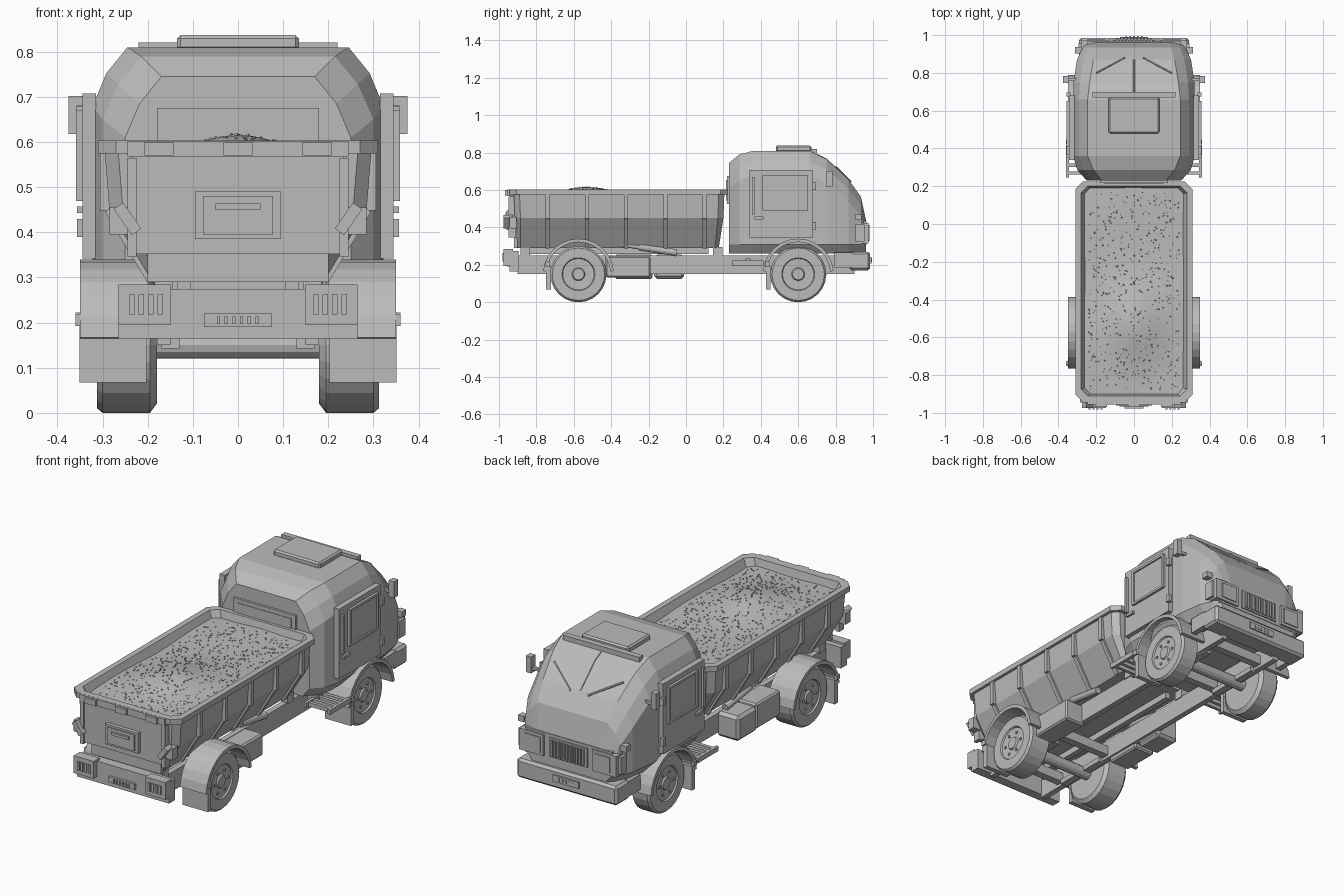
import bpy, bmesh, math, random
from mathutils import Matrix, Vector

cube = bpy.data.objects.get("Cube")
if cube:
    bpy.data.objects.remove(cube, do_unlink=True)

random.seed(4)
paint = bpy.data.materials.new("plain_grey")
paint.use_nodes = True
grey = (0.5, 0.5, 0.5, 1)
paint.diffuse_color = grey
paint.node_tree.nodes["Principled BSDF"].inputs["Base Color"].default_value = grey


def finish(name, bm):
    """Turn a bmesh into a named object."""
    bmesh.ops.recalc_face_normals(bm, faces=bm.faces)
    mesh = bpy.data.meshes.new(name)
    bm.to_mesh(mesh)
    bm.free()
    mesh.materials.append(paint)
    obj = bpy.data.objects.new(name, mesh)
    bpy.context.collection.objects.link(obj)
    return obj


def box(name, center, size, tilt=0, axis='X', bevel=0):
    bm = bmesh.new()
    matrix = Matrix.Translation(center) @ Matrix.Rotation(math.radians(tilt), 4, axis)
    bmesh.ops.create_cube(bm, size=1, matrix=matrix @ Matrix.Diagonal((*size, 1)))
    obj = finish(name, bm)
    if bevel:
        mod = obj.modifiers.new("cut_edge", 'BEVEL')
        mod.width, mod.segments = bevel, 1


def pair(name, center, size, tilt=0, axis='X'):
    """The same box on both sides."""
    x, y, z = center
    for side, label in ((1, "left_"), (-1, "right_")):
        turn = tilt if axis == 'X' else tilt * side
        box(label + name, (x * side, y, z), size, turn, axis)


def loft(name, rings):
    """Skin closed rings of equal length and cap both ends."""
    bm = bmesh.new()
    rows = [[bm.verts.new(p) for p in ring] for ring in rings]
    n = len(rows[0])
    for a, b in zip(rows, rows[1:]):
        for i in range(n):
            j = (i + 1) % n
            bm.faces.new((a[i], a[j], b[j], b[i]))
    bm.faces.new(rows[0])
    bm.faces.new(rows[-1])
    return finish(name, bm)


def rod(name, start, end, radius, sides=12):
    a, b = Vector(start), Vector(end)
    turn = (b - a).to_track_quat('Z', 'Y')
    circle = [turn @ Vector((math.cos(t), math.sin(t), 0)) * radius
              for t in (math.tau * i / sides for i in range(sides))]
    loft(name, [[a + c for c in circle], [b + c for c in circle]])


# Cab shell, lofted from back to nose with a bulged shoulder
def cab_ring(y, wide, shoulder, roof_wide, roof):
    middle = ((wide + roof_wide) / 2 + .008, (shoulder + roof) / 2 + .008)
    half = [(wide - .04, .26), (wide, .31), (wide, shoulder), middle, (roof_wide, roof)]
    return [(x, y, z) for x, z in half] + [(-x, y, z) for x, z in reversed(half)]


loft("cab_shell", [cab_ring(*row) for row in (
    (.23, .25, .61, .17, .745), (.285, .3, .65, .215, .79),
    (.36, .322, .68, .245, .81), (.66, .322, .68, .245, .81),
    (.75, .32, .64, .235, .766), (.87, .302, .54, .215, .655),
    (.935, .272, .46, .2, .565), (.962, .245, .37, .18, .44))])

# Cab roof, glass trim and back window
box("roof_hatch", (0, .575, .82), (.27, .19, .034), bevel=.008)
box("windscreen_visor", (0, .685, .808), (.44, .03, .025))
rod("windscreen_upper_seam", (0, .7, .791), (0, .75, .766), .004, 6)
rod("windscreen_seam", (0, .75, .766), (0, .87, .655), .004, 6)
for side in (1, -1):
    rod("wiper", (side * .05, .88, .645), (side * .2, .8, .724), .005, 6)
box("back_window_panel", (0, .228, .6), (.36, .02, .15))
box("back_window_glass", (0, .22, .6), (.31, .01, .11))

# Doors with raised window frame, handle, grab bar and hinges
pair("door", (.33, .51, .525), (.03, .34, .365))
pair("door_window", (.346, .53, .585), (.008, .22, .17))
for y in (.415, .645):
    pair("window_post", (.35, y, .585), (.016, .012, .19))
for z in (.495, .675):
    pair("window_rail", (.35, .53, z), (.016, .23, .012))
pair("grab_bar", (.352, .36, .57), (.014, .014, .2))
pair("door_handle", (.349, .39, .45), (.016, .05, .015))
for z in (.41, .62):
    pair("door_hinge", (.347, .685, z), (.02, .02, .04))
pair("mirror", (.36, .765, .66), (.03, .035, .085))
pair("mirror_arm", (.33, .765, .64), (.06, .015, .015))
pair("side_marker", (.295, .92, .455), (.035, .035, .03))

# Nose with grille, headlights and bumper
box("nose_panel", (0, .93, .37), (.5, .07, .13))
box("grille_plate", (0, .965, .37), (.22, .012, .1))
for i in range(11):
    box("grille_bar", (-.09 + .018 * i, .973, .37), (.008, .016, .085))
pair("headlight", (.21, .945, .37), (.14, .06, .11))
pair("headlight_lens", (.2, .976, .37), (.09, .008, .08))
pair("corner_light", (.28, .93, .37), (.03, .05, .09))
box("front_bumper", (0, .93, .22), (.58, .11, .1), bevel=.012)
pair("bumper_end", (.275, .84, .225), (.03, .1, .08))
box("front_plate", (0, .987, .225), (.15, .008, .035))
for i in range(5):
    box("plate_mark", (-.04 + .02 * i, .992, .225), (.008, .005, .018))


# Dump bed: tapered outside, rim, inner walls
def bed_ring(z, wide, back, front, cut):
    half = [(wide - cut, back), (wide, back + cut), (wide, front - cut), (wide - cut, front)]
    return [(x, y, z) for x, y in half] + [(-x, y, z) for x, y in reversed(half)]


loft("dump_bed", [bed_ring(*row) for row in (
    (.29, .19, -.905, .175, .02), (.45, .285, -.915, .2, .03),
    (.575, .295, -.92, .205, .03), (.575, .31, -.945, .225, .04),
    (.603, .31, -.945, .225, .04), (.603, .28, -.91, .2, .035),
    (.54, .25, -.895, .185, .03))])
for i in range(5):
    y = -.74 + .21 * i
    pair("bed_rib", (.296, y, .513), (.02, .022, .13))
    pair("bed_lower_rib", (.24, y, .37), (.016, .022, .185), 31, 'Y')

# Gravel load: soft uneven mound with loose stones
def gravel_height(x, y):
    mound = .046 * math.exp(-(x / .15) ** 2 - ((y + .53) / .2) ** 2)
    return .565 + mound + .005 * math.sin(9 * y + 8 * x) * math.cos(12 * x)


bm = bmesh.new()
bmesh.ops.create_grid(bm, x_segments=16, y_segments=32, size=.5,
                      matrix=Matrix.Translation((0, -.355, 0)) @ Matrix.Diagonal((.525, 1.1, 1, 1)))
for v in bm.verts:
    v.co.z = gravel_height(v.co.x, v.co.y)
load = finish("gravel_load", bm)
for p in load.data.polygons:
    p.use_smooth = True
bm = bmesh.new()
for i in range(650):
    x, y = random.uniform(-.24, .24), random.uniform(-.88, .17)
    spot = Matrix.Translation((x, y, gravel_height(x, y)))
    bmesh.ops.create_cube(bm, size=random.uniform(.004, .006),
                          matrix=spot @ Matrix.Rotation(random.random() * 3, 4, (1, 1, 1)))
finish("loose_stones", bm)

# Tailgate with hinges, centre panel and latches
box("tailgate", (0, -.925, .46), (.47, .03, .215))
box("tailgate_top", (0, -.935, .585), (.49, .04, .035))
box("tailgate_lower", (0, -.91, .325), (.4, .02, .07))
pair("tailgate_edge", (.235, -.93, .455), (.02, .04, .22))
for x in (-.175, 0, .175):
    box("tailgate_hinge", (x, -.95, .585), (.065, .035, .03))
box("tailgate_panel", (0, -.945, .438), (.19, .03, .105))
box("panel_inset", (0, -.962, .438), (.155, .008, .085))
box("panel_handle", (0, -.968, .457), (.1, .015, .014))
pair("tailgate_latch", (.245, -.95, .43), (.025, .05, .07), 35, 'Y')
pair("latch_mount", (.26, -.925, .425), (.05, .04, .06))

# Rear bumper, lamps and plate
box("rear_bumper", (0, -.92, .22), (.53, .05, .11))
pair("rear_lamp", (.207, -.95, .24), (.115, .05, .09))
for i in range(4):
    pair("lamp_bar", (.172 + .021 * i, -.977, .24), (.012, .008, .045))
box("rear_plate", (0, -.95, .205), (.15, .015, .03))
for i in range(6):
    box("plate_mark", (-.043 + .017 * i, -.96, .205), (.007, .006, .017))

# Chassis rails, cross members and bed supports
pair("chassis_rail", (.165, 0, .2), (.03, 1.8, .1))
for y in (-.75, -.4, .45, .78):
    box("cross_member", (0, y, .19), (.31, .04, .05))
pair("bed_subframe", (.12, -.38, .275), (.03, 1, .035))
for y in (-.86, .17):
    pair("bed_foot", (.165, y, .27), (.04, .05, .05))
for side in (1, -1):
    rod("lift_ram", (side * .19, -.42, .32), (side * .19, -.05, .265), .012)
    rod("lift_ram_sleeve", (side * .19, -.25, .295), (side * .19, -.05, .265), .018)

# Side boxes hung from the chassis
box("left_toolbox", (.22, -.31, .19), (.12, .24, .115), bevel=.008)
box("right_fuel_tank", (-.23, -.09, .19), (.13, .16, .13), bevel=.015)
box("right_toolbox", (-.22, -.28, .19), (.12, .2, .13), bevel=.008)

# Cab steps with open treads
for i in range(4):
    pair("step_tread", (.28, .27 + .04 * i, .21), (.14, .018, .02))
for x in (.215, .352):
    pair("step_side", (x, .33, .21), (.015, .17, .025))
pair("step_bracket", (.2, .33, .22), (.06, .03, .03))


# Wheels, fenders and mudflaps
def wheel(name, side, y, inner):
    profile = ((inner, .1), (inner, .13), (inner + .015, .15), (.3, .15), (.312, .14),
               (.312, .088), (.304, .084), (.302, .035), (.31, .03))
    turns = [math.tau * i / 24 for i in range(24)]
    loft(name, [[(side * x, y + r * math.cos(t), .15 + r * math.sin(t)) for t in turns]
                for x, r in profile])
    for i in range(6):
        t = math.tau * i / 6
        at = (y + .058 * math.cos(t), .15 + .058 * math.sin(t))
        rod("wheel_bolt", (side * .3, *at), (side * .309, *at), .007, 6)


def fender(name, side, y):
    rings = []
    for i in range(13):
        t = math.radians(5 + 170 * i / 12)
        c, s = math.cos(t), math.sin(t)
        rings.append([(side * x, y + r * c, .15 + r * s) for x, r in
                      ((.2, .172), (.2, .19), (.35, .19), (.35, .172))])
    loft(name, rings)


for place, y, inner in (("rear_", -.575, .18), ("front_", .6, .2)):
    rod(place + "axle", (-.28, y, .15), (.28, y, .15), .03)
    for side in (1, -1):
        wheel(place + "wheel", side, y, inner)
        fender(place + "fender", side, y)
    pair(place + "mudflap", (.277, y - .16, .13), (.148, .025, .125))
    pair(place + "mudflap_clip", (.352, y - .165, .205), (.015, .025, .025))
    pair(place + "spring", (.15, y, .155), (.04, .3, .025))
